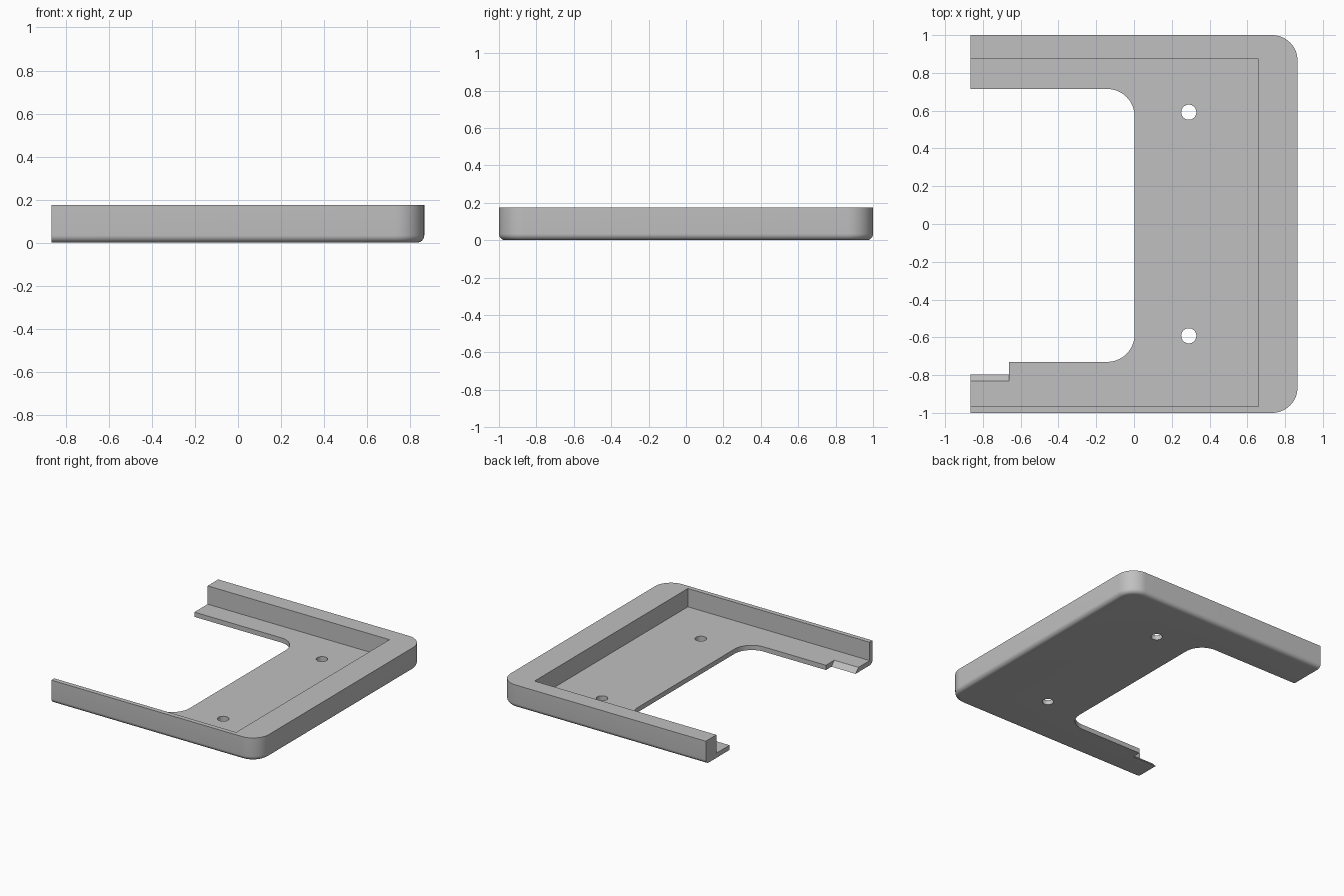
import bpy, bmesh
from math import pi, cos, sin

if "Cube" in bpy.data.objects:
    bpy.data.objects.remove(bpy.data.objects["Cube"])

X, Y, H = 0.866, 1.0, 0.175      # half width, half depth, height
FLOOR = 0.036                    # floor thickness
FILLET = 0.034                   # bottom edge rounding
CORNER = 0.135                   # outer corner radius

grey = bpy.data.materials.new("mid grey")
grey.use_nodes = True
colour = (0.53, 0.53, 0.53, 1)
grey.diffuse_color = colour
grey.node_tree.nodes["Principled BSDF"].inputs["Base Color"].default_value = colour


def outline(x0, x1, y0, y1, r, n=14):
    """Rectangle whose two corners on the x1 side are rounded."""
    pts = [(x0, y0)]
    for cy, start in ((y0 + r, -pi / 2), (y1 - r, 0)):
        for i in range(n + 1):
            a = start + pi / 2 * i / n
            pts.append((x1 - r + r * cos(a), cy + r * sin(a)))
    return pts + [(x0, y1)]


def loft(name, loops):
    """Closed solid through a stack of equal-length loops of 3D points."""
    bm = bmesh.new()
    rings = [[bm.verts.new(p) for p in loop] for loop in loops]
    for a, b in zip(rings, rings[1:]):
        for i in range(len(a)):
            j = (i + 1) % len(a)
            bm.faces.new((a[i], a[j], b[j], b[i]))
    bm.faces.new(rings[0][::-1])
    bm.faces.new(rings[-1])
    bmesh.ops.recalc_face_normals(bm, faces=bm.faces)
    mesh = bpy.data.meshes.new(name)
    bm.to_mesh(mesh)
    bm.free()
    obj = bpy.data.objects.new(name, mesh)
    obj.data.materials.append(grey)
    bpy.context.collection.objects.link(obj)
    return obj


def prism(name, pts, z0, z1):
    return loft(name, [[(x, y, z) for x, y in pts] for z in (z0, z1)])


# Tray body: outer shell with a rounded lower edge
layers = []
for i in range(9):
    a = pi / 2 * i / 8
    inset, z = FILLET * (1 - sin(a)), FILLET * (1 - cos(a))
    layers.append((inset, z))
layers.append((0, H))
tray = loft("tray", [[(x, y, z) for x, y in
                      outline(-X, X - d, d - Y, Y - d, CORNER - d)]
                     for d, z in layers])

# Cutters: pocket, rounded opening, bevelled notch and two screw holes
cutters = [
    prism("pocket_cutter", [(-1, -0.965), (0.66, -0.965), (0.66, 0.873), (-1, 0.873)],
          FLOOR, 0.3),
    prism("opening_cutter", outline(-1, 0.003, -0.73, 0.715, 0.145), -0.1, 0.3),
]
slope = [(-0.83, FLOOR), (-0.796, 0), (-0.796, -0.1), (-0.7, -0.1), (-0.7, 0.1), (-0.83, 0.1)]
cutters.append(loft("notch_cutter", [[(x, y, z) for y, z in slope] for x in (-1, -0.663)]))
for side, y in (("front", -0.592), ("back", 0.592)):
    ring = [(0.29 + 0.04 * cos(pi * i / 16), y + 0.04 * sin(pi * i / 16)) for i in range(32)]
    cutters.append(prism(side + "_hole_cutter", ring, -0.1, 0.3))

bpy.ops.object.select_all(action="DESELECT")
tray.select_set(True)
bpy.context.view_layer.objects.active = tray
for cutter in cutters:
    cutter.hide_render = True
    mod = tray.modifiers.new(cutter.name, "BOOLEAN")
    mod.operation, mod.solver, mod.object = "DIFFERENCE", "EXACT", cutter
    bpy.ops.object.modifier_apply(modifier=mod.name)
    bpy.data.objects.remove(cutter)

bpy.ops.object.shade_smooth_by_angle(angle=pi / 6)
